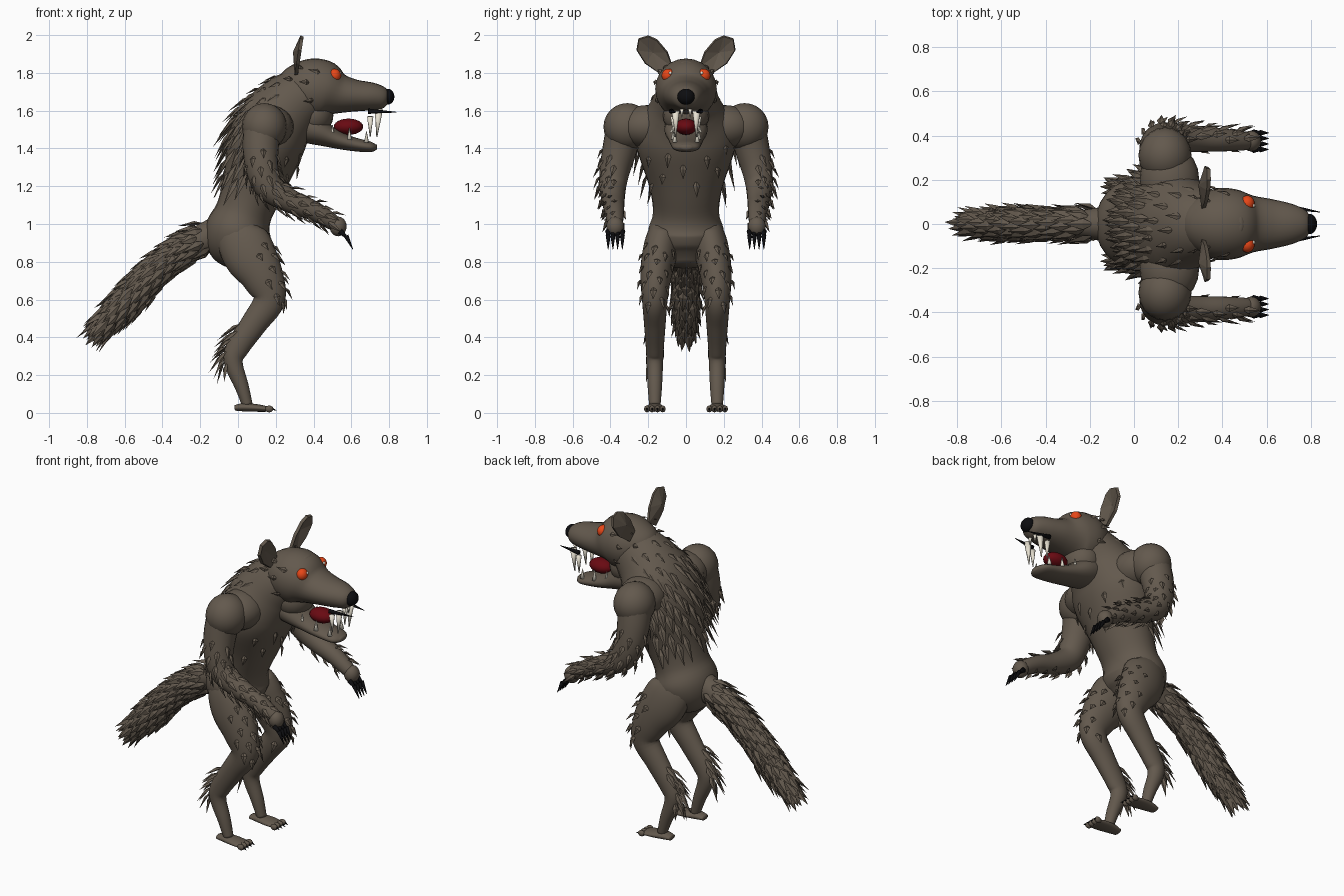
import bpy, bmesh, math, random
from mathutils import Vector, Matrix

if "Cube" in bpy.data.objects:
    bpy.data.objects.remove(bpy.data.objects["Cube"])

random.seed(4)


def material(name, col):
    m = bpy.data.materials.new(name)
    m.diffuse_color = (*col, 1)
    m.use_nodes = True
    m.node_tree.nodes["Principled BSDF"].inputs["Base Color"].default_value = m.diffuse_color
    return m


FUR = material("grey_brown_fur", (0.125, 0.100, 0.075))
BLACK = material("black", (0.004, 0.004, 0.005))
RED = material("dark_red_mouth", (0.14, 0.003, 0.006))
EYE = material("orange_red_eye", (0.9, 0.07, 0.01))
IVORY = material("ivory_teeth", (0.85, 0.80, 0.68))


def finish(bm, name, mat, mirror=False, smooth=True):
    bmesh.ops.recalc_face_normals(bm, faces=bm.faces)
    me = bpy.data.meshes.new(name)
    bm.to_mesh(me)
    bm.free()
    me.materials.append(mat)
    if smooth:
        me.shade_smooth()
    ob = bpy.data.objects.new(name, me)
    bpy.context.collection.objects.link(ob)
    if mirror:
        md = ob.modifiers.new("mirror", 'MIRROR')
        md.use_axis = (False, True, False)
        md.use_mirror_merge = False
    return ob


# ---- tubes: each path point is (x, y, z, radius in the side plane, radius across)
def sample(path, u):
    n = len(path) - 1
    f = min(max(u, 0), 1) * n
    i = min(int(f), n - 1)
    t = f - i
    p = [path[min(max(i + k, 0), n)] for k in (-1, 0, 1, 2)]
    return [0.5 * (2 * b + (c - a) * t + (2 * a - 5 * b + 4 * c - d) * t * t
                   + (3 * b - a - 3 * c + d) * t ** 3) for a, b, c, d in zip(*p)]


def surface(path, u, a):
    """Point, outward normal and tangent at u along the tube and angle a."""
    v = sample(path, u)
    t = (Vector(sample(path, u + .01)[:3]) - Vector(sample(path, u - .01)[:3])).normalized()
    side = Vector((0, 1, 0))
    side = (side - t * side.dot(t)).normalized()
    n = side.cross(t)
    ra, rb = max(v[3], .005), max(v[4], .005)
    c, s = math.cos(a), math.sin(a)
    return (Vector(v[:3]) + n * ra * c + side * rb * s,
            (n * c / ra + side * s / rb).normalized(), t)


def tube(name, path, mat=FUR, mirror=False, sides=24, steps=5):
    bm = bmesh.new()
    count = (len(path) - 1) * steps
    rings = [[bm.verts.new(surface(path, i / count, j * math.tau / sides)[0])
              for j in range(sides)] for i in range(count + 1)]
    for r, q in zip(rings, rings[1:]):
        for j in range(sides):
            k = (j + 1) % sides
            bm.faces.new((r[j], r[k], q[k], q[j]))
    bm.faces.new(rings[0])
    bm.faces.new(rings[-1])
    return finish(bm, name, mat, mirror)


def balls(name, mat, items, mirror=False):
    bm = bmesh.new()
    for loc, size in items:
        bmesh.ops.create_uvsphere(bm, u_segments=20, v_segments=12, radius=1,
                                  matrix=Matrix.Translation(loc) @ Matrix.Diagonal((*size, 1)))
    return finish(bm, name, mat, mirror)


def cones(name, mat, items, mirror=True):
    bm = bmesh.new()
    for a, b, r in items:
        a, b = Vector(a), Vector(b)
        rot = (b - a).to_track_quat('Z', 'Y').to_matrix().to_4x4()
        bmesh.ops.create_cone(bm, cap_ends=True, segments=8, radius1=r, radius2=r * .12,
                              depth=(b - a).length,
                              matrix=Matrix.Translation((a + b) / 2) @ rot)
    return finish(bm, name, mat, mirror)


def tufts(name, path, u0, u1, a0, a1, count, length, width, sign, tilt, mirror=False):
    """Scatter flattened leaf-shaped fur spikes over part of a tube."""
    bm = bmesh.new()
    for i in range(count):
        u = u0 + (u1 - u0) * (i + .5) / count
        a = math.radians(a0 + (a1 - a0) * ((i * .618) % 1))
        p, n, t = surface(path, u, a)
        d = (t * sign + n * (tilt + random.uniform(-.08, .08))).normalized()
        w = d.cross(n).normalized()
        h = w.cross(d)
        size = length * random.uniform(.8, 1.2)
        mid = p + d * size * .35
        base, tip = bm.verts.new(p - n * .01), bm.verts.new(p + d * size)
        ring = [bm.verts.new(mid + o) for o in
                (w * width, h * width * .45, -w * width, -h * width * .45)]
        for j in range(4):
            bm.faces.new((base, ring[j], ring[(j + 1) % 4]))
            bm.faces.new((tip, ring[(j + 1) % 4], ring[j]))
    return finish(bm, name, FUR, mirror, smooth=False)


# ---- body
torso = [(.02, 0, .78, .06, .08), (0, 0, .86, .15, .165), (0, 0, .96, .175, .20),
         (.03, 0, 1.06, .15, .175), (.08, 0, 1.2, .165, .195), (.14, 0, 1.4, .2, .26),
         (.19, 0, 1.52, .2, .25), (.27, 0, 1.62, .18, .19), (.36, 0, 1.69, .15, .15)]
tube("torso", torso)
tufts("back_fur", torso, .50, .84, 100, 260, 66, .16, .021, -1, .2)
tufts("nape_fur", torso, .80, .95, 110, 250, 14, .08, .016, -1, .3)
tufts("chest_fur", torso, .52, .70, -60, 60, 9, .08, .018, -1, .12)

# ---- head and jaw
head = [(.24, 0, 1.70, .07, .07), (.28, 0, 1.71, .12, .12), (.37, 0, 1.715, .158, .16),
        (.46, 0, 1.71, .155, .157), (.54, 0, 1.69, .107, .128), (.62, 0, 1.68, .085, .113),
        (.71, 0, 1.675, .073, .092), (.77, 0, 1.665, .057, .066), (.795, 0, 1.66, .03, .035)]
tube("head", head)
tufts("cheek_fur", head, .10, .36, 60, 150, 7, .07, .015, -1, .2, True)
jaw = [(.28, 0, 1.55, .10, .10), (.40, 0, 1.50, .08, .115), (.50, 0, 1.455, .052, .095),
       (.60, 0, 1.425, .038, .082), (.70, 0, 1.408, .028, .07), (.735, 0, 1.408, .012, .03)]
tube("lower_jaw", jaw)
balls("throat", FUR, [((.395, 0, 1.575), (.11, .122, .11))])
balls("tongue", RED, [((.585, 0, 1.515), (.078, .058, .043))])
balls("brow_ridge", FUR, [((.475, 0, 1.852), (.022, .045, .012))])
balls("nose", BLACK, [((.792, 0, 1.674), (.036, .046, .042))])
balls("eyes", EYE, [((.512, .093, 1.786), (.033, .036, .036))], True)
balls("eye_glints", IVORY, [((.541, .083, 1.799), (.007, .008, .008))], True)
cones("black_lips", BLACK, [((.69, .078, 1.597), (.84, .054, 1.592), .014)])
cones("teeth", IVORY,
      [((.745, .055, 1.60), (.735, .055, 1.46), .021),
       ((.700, .066, 1.57), (.700, .062, 1.46), .017),
       ((.755, .022, 1.61), (.755, .022, 1.565), .011)]
      + [((.50 + .09 * i, .076 - .008 * i, 1.46 - .014 * i),
          (.50 + .09 * i, .072 - .008 * i, 1.525 - .018 * i), .013) for i in range(3)])

# ---- ears: cupped paddles
bm = bmesh.new()
outline = [(.07, 1.83), (.10, 1.91), (.155, 1.975), (.20, 1.995), (.25, 1.98),
           (.26, 1.92), (.215, 1.85), (.13, 1.79)]
rim = [bm.verts.new((.31 + (z - 1.8) * .15, y, z)) for y, z in outline]
hub = bm.verts.new((.30, .175, 1.91))
for i in range(8):
    bm.faces.new((hub, rim[i], rim[(i + 1) % 8]))
ears = finish(bm, "ears", FUR, False, False)
solid = ears.modifiers.new("thickness", 'SOLIDIFY')
solid.thickness, solid.offset = .018, 0
md = ears.modifiers.new("mirror", 'MIRROR')
md.use_axis = (False, True, False)

# ---- arms
arm = [(.13, .32, 1.52, .10, .10), (.12, .35, 1.40, .095, .092), (.13, .378, 1.28, .085, .08),
       (.17, .388, 1.19, .075, .07), (.28, .385, 1.12, .062, .06), (.40, .38, 1.07, .052, .052),
       (.50, .375, 1.01, .042, .042), (.53, .37, .985, .03, .03)]
balls("shoulders", FUR, [((.14, .31, 1.515), (.12, .127, .125)),
                         ((.16, .20, 1.515), (.135, .16, .115))], True)
tube("arms", arm, mirror=True)
tufts("arm_fur", arm, .14, .82, -50, 190, 52, .085, .017, 1, .28, True)
balls("hands", FUR, [((.53, .375, .987), (.045, .047, .052))], True)
cones("finger_claws", BLACK,
      [s for i in range(4) for y in [.337 + .025 * i] for s in
       (((.54, y, .962), (.592, y, .915), .016), ((.572, y, .938), (.608, y, .866), .013))])

# ---- legs and feet
leg = [(.05, .165, .04, .028, .03), (.02, .165, .14, .037, .038), (-.025, .165, .27, .05, .044),
       (0, .165, .35, .062, .048), (.09, .165, .48, .07, .058), (.165, .165, .60, .085, .068),
       (.13, .16, .72, .112, .082), (.06, .14, .84, .14, .092), (.015, .115, .95, .125, .085),
       (.02, .09, 1.05, .06, .05)]
tube("legs", leg, mirror=True)
tufts("thigh_fur", leg, .54, .80, -70, 90, 20, .07, .019, -1, .22, True)
tufts("calf_fur", leg, .22, .42, 140, 220, 16, .12, .018, -1, .3, True)
tube("feet", [(-.018, .165, .026, .014, .03), (.03, .165, .030, .022, .04),
              (.10, .165, .026, .02, .05), (.16, .165, .02, .014, .048)], mirror=True)
toes = [.123 + .028 * i for i in range(4)]
balls("toes", FUR, [((.165, y, .021), (.022, .015, .018)) for y in toes], True)
cones("toe_claws", BLACK, [((.178, y, .024), (.203, y, .012), .007) for y in toes])

# ---- tail
tail = [(-.08, 0, .96, .095, .09), (-.25, 0, .89, .074, .062), (-.42, 0, .765, .077, .064),
        (-.58, 0, .60, .078, .062), (-.72, 0, .455, .04, .035)]
tube("tail", tail)
tufts("tail_fur", tail, .12, 1, 0, 360, 160, .13, .026, 1, .18)
